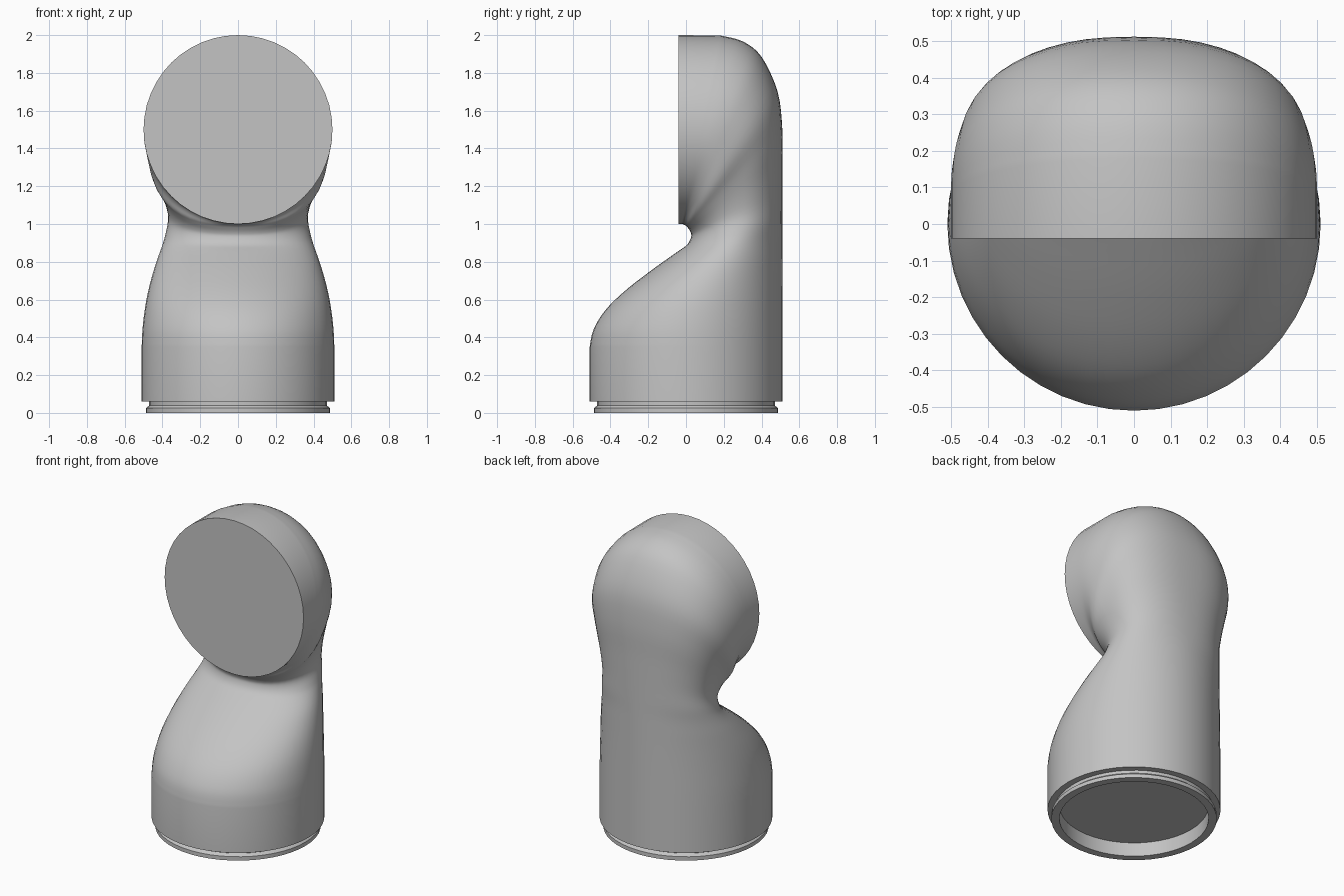
import bpy, bmesh, math
from mathutils import Vector

cube = bpy.data.objects.get("Cube")
if cube:
    bpy.data.objects.remove(cube, do_unlink=True)

SIDES = 48


def make_material(name, colour):
    mat = bpy.data.materials.new(name)
    mat.use_nodes = True
    mat.diffuse_color = colour
    mat.node_tree.nodes["Principled BSDF"].inputs["Base Color"].default_value = colour
    return mat


grey = make_material("light grey", (0.55, 0.55, 0.55, 1))


def skin_rings(name, rings, cap_start=False, cap_end=False):
    """Bridge a list of closed rings into a smooth-shaded object."""
    bm = bmesh.new()
    loops = [[bm.verts.new(p) for p in ring] for ring in rings]
    for low, high in zip(loops, loops[1:]):
        for i in range(SIDES):
            j = (i + 1) % SIDES
            bm.faces.new((low[i], low[j], high[j], high[i]))
    if cap_start:
        bm.faces.new(loops[0][::-1])
    if cap_end:
        bm.faces.new(loops[-1])
    bmesh.ops.recalc_face_normals(bm, faces=bm.faces)
    mesh = bpy.data.meshes.new(name)
    bm.to_mesh(mesh)
    bm.free()
    mesh.materials.append(grey)
    obj = bpy.data.objects.new(name, mesh)
    bpy.context.collection.objects.link(obj)
    bpy.ops.object.select_all(action="DESELECT")
    obj.select_set(True)
    bpy.context.view_layer.objects.active = obj
    bpy.ops.object.shade_smooth_by_angle(angle=math.radians(35))
    return obj


def power(value, exponent):
    return math.copysign(abs(value) ** exponent, value)


def section(row):
    """Tilted superellipse spanning an inner and an outer point of the elbow."""
    inner_y, inner_z, outer_y, outer_z, half_width, roundness = row
    inner, outer = Vector((0, inner_y, inner_z)), Vector((0, outer_y, outer_z))
    middle, half = (inner + outer) / 2, (outer - inner) / 2
    ring = []
    for i in range(SIDES):
        a = math.tau * i / SIDES
        p = middle + half * power(math.sin(a), 2 / roundness)
        p.x = half_width * power(math.cos(a), 2 / roundness)
        ring.append(p)
    return ring


def blend(a, b, c, d, t):
    """Catmull-Rom step between b and c."""
    return [q + t / 2 * (r - p + t * (2 * p - 5 * q + 4 * r - s + t * (3 * (q - r) + s - p)))
            for p, q, r, s in zip(a, b, c, d)]


# Elbow stations: inner y, inner z, outer y, outer z, half width, roundness
stations = [
    (-.51, .35, .51, .35, .51, 2),
    (-.49, .44, .51, .46, .505, 2),
    (-.43, .54, .51, .6, .49, 2),
    (-.33, .64, .51, .72, .467, 2),
    (-.19, .75, .51, .83, .435, 2),
    (-.05, .85, .51, .93, .4, 2),
    (.005, .89, .51, 1.02, .382, 2.1),
    (.027, .93, .51, 1.14, .37, 2.2),
    (.025, .955, .51, 1.3, .385, 2.3),
    (.01, .98, .51, 1.5, .42, 2.4),
    (0, .99, .485, 1.7, .465, 2.3),
    (-.01, .995, .4, 1.885, .488, 2.1),
    (-.02, 1, .3, 1.967, .498, 2),
    (-.03, 1, .18, 1.998, .5, 2),
]
foot = (-.51, .06, .51, .06, .51, 2)
face = (-.04, 1, -.04, 2, .5, 2)

# Curved body from the round base up to the flat front disc
padded = [stations[0]] + stations + [stations[-1]]
STEPS = 4
rows = [foot]
for k in range(len(stations) - 1):
    rows += [blend(*padded[k:k + 4], s / STEPS) for s in range(STEPS)]
rows += [stations[-1], face]
skin_rings("elbow_body", [section(r) for r in rows], cap_end=True)

# Stepped collar under the body, with a recessed floor
collar_profile = [(.44, .09), (.44, 0), (.488, 0), (.488, .025), (.475, .035),
                  (.47, .04), (.47, .06), (.51, .06)]
collar = [[(r * math.cos(math.tau * i / SIDES), r * math.sin(math.tau * i / SIDES), z)
           for i in range(SIDES)] for r, z in collar_profile]
skin_rings("base_collar", collar, cap_start=True)
